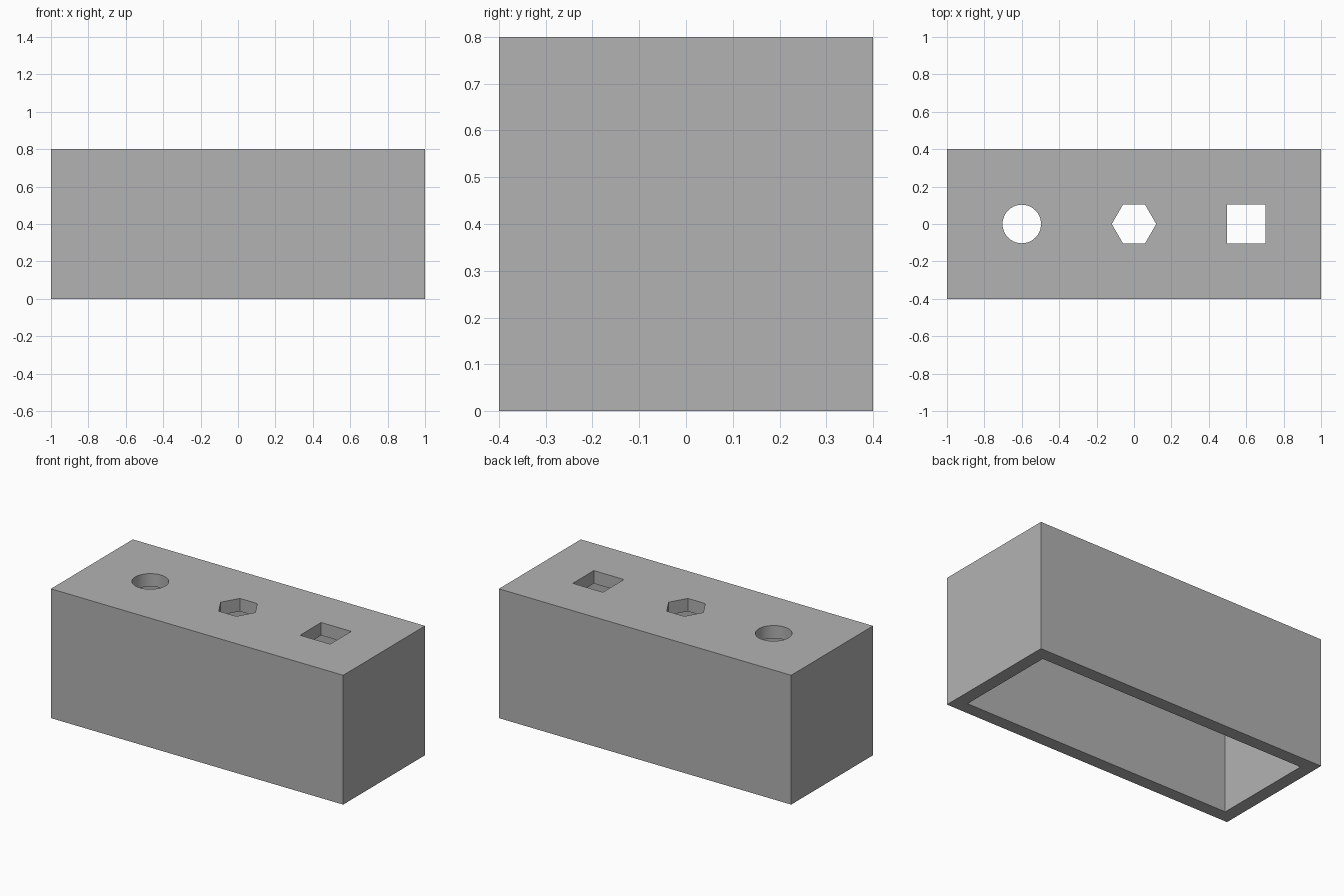
import bpy
import math

if "Cube" in bpy.data.objects:
    bpy.data.objects.remove(bpy.data.objects["Cube"])

LENGTH, WIDTH, HEIGHT = 2.0, 0.8, 0.8
WALL = 0.08      # thickness of sides and top
HOLE = 0.103     # half width of each hole across its flats
SPACING = 0.6

grey = bpy.data.materials.new("grey")
grey.diffuse_color = (0.448, 0.448, 0.448, 1)
grey.use_nodes = True
grey.node_tree.nodes["Principled BSDF"].inputs["Base Color"].default_value = grey.diffuse_color


def block(name, size, z_mid, x=0):
    bpy.ops.mesh.primitive_cube_add(size=1, location=(x, 0, z_mid))
    ob = bpy.context.object
    ob.name = name
    ob.scale = size
    bpy.ops.object.transform_apply(location=True, rotation=True, scale=True)
    return ob


def prism(name, sides, radius, x, turn=0):
    bpy.ops.mesh.primitive_cylinder_add(vertices=sides, radius=radius, depth=0.4,
                                        location=(x, 0, HEIGHT), rotation=(0, 0, turn))
    ob = bpy.context.object
    ob.name = name
    bpy.ops.object.transform_apply(location=True, rotation=True, scale=True)
    return ob


# Outer box
box = block("sorting_box", (LENGTH, WIDTH, HEIGHT), HEIGHT / 2)
box.data.materials.append(grey)

# Cavity open at the bottom, then the round, hexagonal and square holes in the top
cutters = [
    block("cavity_cutter", (LENGTH - 2 * WALL, WIDTH - 2 * WALL, HEIGHT), HEIGHT / 2 - WALL),
    prism("round_cutter", 64, HOLE, -SPACING),
    prism("hexagon_cutter", 6, HOLE / math.cos(math.pi / 6), 0, math.pi / 6),
    block("square_cutter", (2 * HOLE, 2 * HOLE, 0.4), HEIGHT, SPACING),
]

bpy.ops.object.select_all(action='DESELECT')
box.select_set(True)
bpy.context.view_layer.objects.active = box
for cutter in cutters:
    cutter.hide_render = True
    cut = box.modifiers.new(cutter.name, 'BOOLEAN')
    cut.operation = 'DIFFERENCE'
    cut.solver = 'EXACT'
    cut.object = cutter
    bpy.ops.object.modifier_apply(modifier=cut.name)
    bpy.data.objects.remove(cutter)

# A hexagon with corners pointing along x needs flats facing y
bpy.ops.object.shade_smooth_by_angle(angle=math.radians(30))
